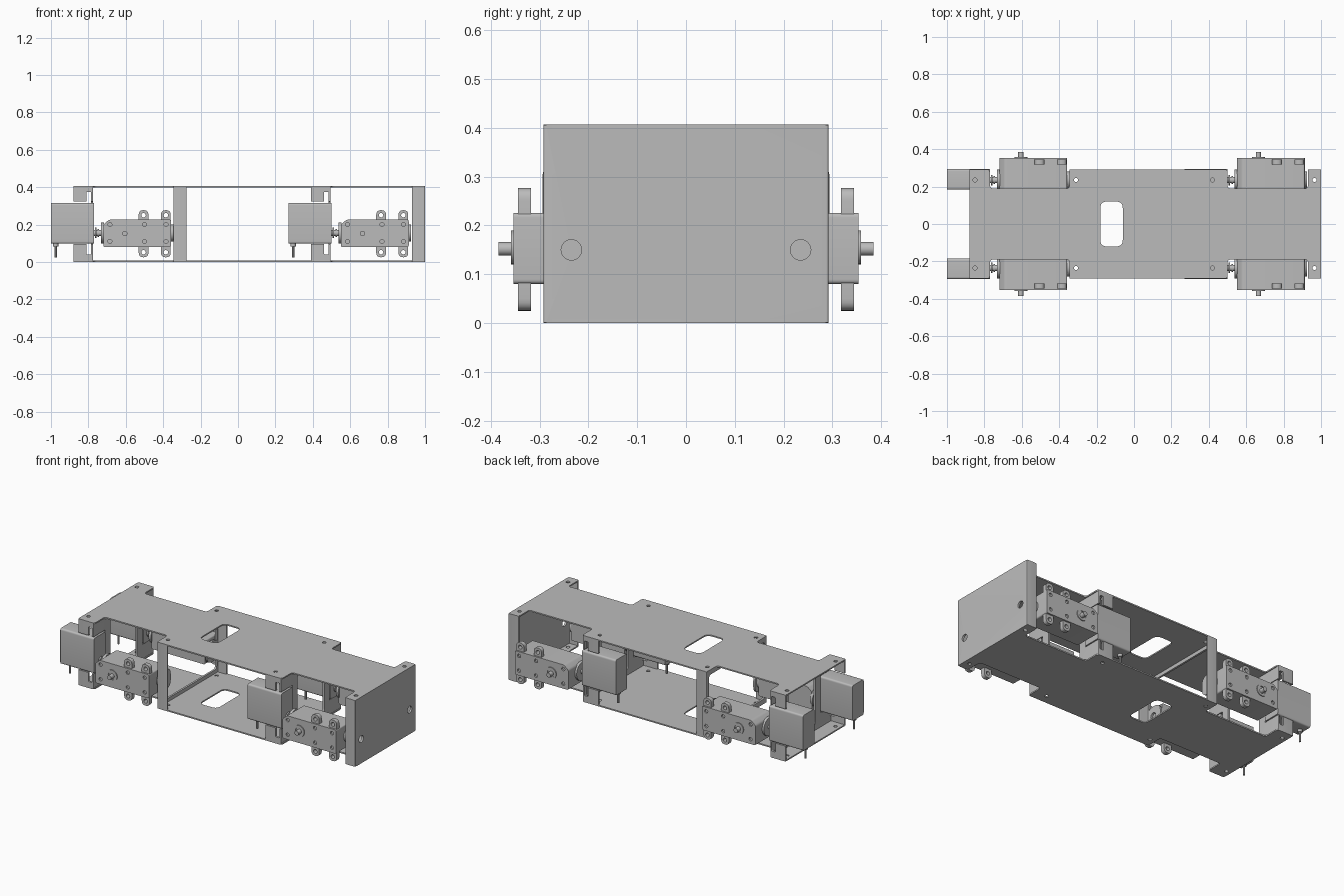
import bpy, bmesh, math
from mathutils import Vector

cube = bpy.data.objects.get("Cube")
if cube:
    bpy.data.objects.remove(cube)

grey = bpy.data.materials.new("plain grey")
grey.use_nodes = True
COLOUR = (0.5, 0.5, 0.5, 1)
grey.diffuse_color = COLOUR
grey.node_tree.nodes["Principled BSDF"].inputs["Base Color"].default_value = COLOUR

# Ways to turn a flat outline (u, v) and its depth w into space
PLANES = {"xy": lambda u, v, w: (u, v, w),
          "xz": lambda u, v, w: (u, w, v),
          "yz": lambda u, v, w: (w, u, v)}


def rounded(points, r):
    out = []
    pts = [Vector(p) for p in points]
    for i, p in enumerate(pts):
        a, b = pts[i - 1], pts[(i + 1) % len(pts)]
        start, end = p + (a - p).normalized() * r, p + (b - p).normalized() * r
        for k in range(6):
            t = k / 5
            out.append(start * (1 - t) ** 2 + p * 2 * t * (1 - t) + end * t * t)
    return out


def rect(u0, u1, v0, v1, r=0.005):
    return rounded([(u0, v0), (u1, v0), (u1, v1), (u0, v1)], r)


def circle(u, v, r, n=24):
    return [Vector((u + r * math.cos(math.tau * k / n), v + r * math.sin(math.tau * k / n)))
            for k in range(n)]


def snapshot(obj):
    bpy.context.view_layer.update()
    deps = bpy.context.evaluated_depsgraph_get()
    return bpy.data.meshes.new_from_object(obj.evaluated_get(deps))


def finish(name, mesh):
    obj = bpy.data.objects.new(name, mesh)
    bpy.context.collection.objects.link(obj)
    mesh.materials.clear()
    mesh.materials.append(grey)
    bpy.ops.object.select_all(action='DESELECT')
    obj.select_set(True)
    bpy.context.view_layer.objects.active = obj
    bpy.ops.object.shade_smooth_by_angle(angle=math.radians(35))
    return obj


def slab(name, plane, loops, w0, w1):
    """Filled outline, later loops being holes, from depth w0 to w1."""
    curve = bpy.data.curves.new(name, 'CURVE')
    curve.dimensions = '2D'
    curve.fill_mode = 'BOTH'
    curve.extrude = abs(w1 - w0) / 2
    for loop in loops:
        s = curve.splines.new('POLY')
        s.points.add(len(loop) - 1)
        for q, p in zip(s.points, loop):
            q.co = (p[0], p[1], 0, 1)
        s.use_cyclic_u = True
    temp = bpy.data.objects.new("temp", curve)
    bpy.context.collection.objects.link(temp)
    mesh = snapshot(temp)
    bpy.data.objects.remove(temp)
    bm = bmesh.new()
    bm.from_mesh(mesh)
    for v in bm.verts:
        v.co = PLANES[plane](v.co.x, v.co.y, v.co.z + (w0 + w1) / 2)
    bmesh.ops.remove_doubles(bm, verts=bm.verts, dist=0.00005)
    bmesh.ops.recalc_face_normals(bm, faces=bm.faces)
    bm.to_mesh(mesh)
    bm.free()
    return finish(name, mesh)


def carve(obj, cutters):
    for c in cutters:
        m = obj.modifiers.new("cut", 'BOOLEAN')
        m.operation, m.solver, m.object = 'DIFFERENCE', 'EXACT', c
    mesh = snapshot(obj)
    name = obj.name
    for o in [obj] + cutters:
        bpy.data.objects.remove(o)
    return finish(name, mesh)


HEIGHT, HALF, AXLE, T = 0.407, 0.292, 0.235, 0.012
SHIFT = 1.27        # distance between the two motor pairs

# Top and bottom deck with motor notches, a window and screw holes
side = [(1, HALF), (0.93, HALF), (0.93, 0.19), (0.5, 0.19), (0.5, HALF),
        (-0.345, HALF), (-0.345, 0.19), (-0.77, 0.19), (-0.77, HALF), (-0.88, HALF)]
outline = rounded(side + [(x, -y) for x, y in reversed(side)], 0.018)
holes = [rect(-0.18, -0.06, -0.12, 0.12, 0.035)]
holes += [circle(x, s * AXLE, 0.011, 12) for x in (-0.85, -0.31, 0.42, 0.965) for s in (1, -1)]
slab("bottom_deck", "xy", [outline] + holes, 0, 0.008)
slab("top_deck", "xy", [outline] + holes, HEIGHT - 0.008, HEIGHT)


def channel(name, wall, tip, cutters):
    """Upright wall across the frame with side flanges running to tip."""
    d = T if tip > wall else -T
    i = HALF - T
    u = [(wall, -HALF), (tip, -HALF), (tip, -i), (wall + d, -i),
         (wall + d, i), (tip, i), (tip, HALF), (wall, HALF)]
    obj = slab(name, "xy", [rounded(u, 0.005)], 0.001, HEIGHT - 0.001)
    return carve(obj, cutters)


# End wall with axle holes
channel("end_wall", 1, 0.93,
        [slab("cutter", "yz", [circle(s * AXLE, 0.15, 0.021)], 0.9, 1.1) for s in (1, -1)])

# Middle frame, open in the centre, with a round ear for each motor bolt
channel("middle_frame", -0.345, -0.275,
        [slab("cutter", "yz", [rect(-0.27, 0.27, 0.03, HEIGHT - 0.03, 0.02)], -0.4, -0.26)])
for s in (1, -1):
    ear = [(s * 0.285, 0.09), (s * 0.175, 0.09), (s * 0.175, 0.215), (s * 0.285, 0.215)]
    slab("motor_ear", "yz", [rounded(ear, 0.05), circle(s * AXLE, 0.155, 0.021)],
         -0.345, -0.345 + T)

# Motor brackets, open in the centre and cut out around each motor
for x in (-0.775, -0.775 + SHIFT):
    cutters = [slab("cutter", "yz", [rect(-0.13, 0.13, 0.04, HEIGHT - 0.04, 0.02)],
                    x - 0.2, x + 0.1)]
    for s in (1, -1):
        a, b = sorted((s * 0.18, s * 0.4))
        cutters.append(slab("cutter", "yz", [rect(a, b, 0.095, 0.322)], x - 0.2, x + 0.1))
        for v in (0.07, 0.345):
            cutters.append(slab("cutter", "xz", [rect(x - 0.035, x - 0.01, v - 0.03, v + 0.03)],
                                s * 0.27, s * 0.32))
    channel("motor_bracket", x, x - 0.105, cutters)


def drive_unit(dx, s):
    z = 0.155
    label = ("left" if dx else "right") + ("_back" if s > 0 else "_front")

    def part(name, plane, loops, w0, w1):
        return slab(label + "_" + name, plane, loops, w0, w1)

    # Motor housing with its cable stub
    a, b = sorted((s * 0.184, s * 0.294))
    box = part("motor_housing", "yz", [rect(a, b, 0.098, 0.315, 0.012)], dx - 1, dx - 0.77)
    bev = box.modifiers.new("edge", 'BEVEL')
    bev.width, bev.segments, bev.limit_method = 0.005, 2, 'ANGLE'
    part("cable_collar", "xy", [circle(dx - 0.975, s * AXLE, 0.014, 12)], 0.082, 0.1)
    part("cable", "xy", [circle(dx - 0.975, s * AXLE, 0.006, 10)], 0.025, 0.085)

    # Coupling between motor and gearbox
    for r, x0, x1 in ((0.016, -0.78, -0.71), (0.028, -0.765, -0.757),
                      (0.022, -0.75, -0.742), (0.056, -0.732, -0.716)):
        part("coupling", "yz", [circle(s * AXLE, z, r)], dx + x0, dx + x1)

    # Gearbox body, rear boss and drilled face plate
    body = [(-0.72, 0.08), (-0.357, 0.08), (-0.357, 0.226), (-0.69, 0.226), (-0.72, 0.2)]
    body = rounded([(x + dx, v) for x, v in body], 0.01)
    part("gearbox", "xz", [body], s * 0.19, s * 0.345)
    part("rear_boss", "yz", [circle(s * AXLE, z, 0.045)], dx - 0.36, dx - 0.346)
    drills = [circle(dx + x, z + v, 0.011, 12)
              for x in (-0.685, -0.5, -0.385) for v in (-0.045, 0.045)]
    part("face_plate", "xz", [body] + drills, s * 0.345, s * 0.354)

    # Rounded mounting tabs above and below the gearbox
    for x in (dx - 0.505, dx - 0.386):
        for v0, v1, hole in ((0.025, 0.085, 0.052), (0.22, 0.277, 0.25)):
            low = v0 < 0.1
            base, tip = (0.1, v0) if low else (0.205, v1)
            tab = [(x - 0.026, base), (x - 0.026, tip), (x + 0.026, tip), (x + 0.026, base)]
            lobe = rounded(tab, 0.025)[6:18]
            lobe = [Vector(tab[0])] + lobe + [Vector(tab[3])]
            part("mounting_tab", "xz", [lobe, circle(x, hole, 0.012, 14)], s * 0.318, s * 0.344)

    # Output shaft with its bearing ring
    part("bearing_ring", "xz", [circle(dx - 0.605, z, 0.035), circle(dx - 0.605, z, 0.024)],
         s * 0.35, s * 0.359)
    part("output_shaft", "xz", [circle(dx - 0.605, z - 0.003, 0.014, 16)], s * 0.34, s * 0.384)


for dx in (0, SHIFT):
    for s in (1, -1):
        drive_unit(dx, s)
